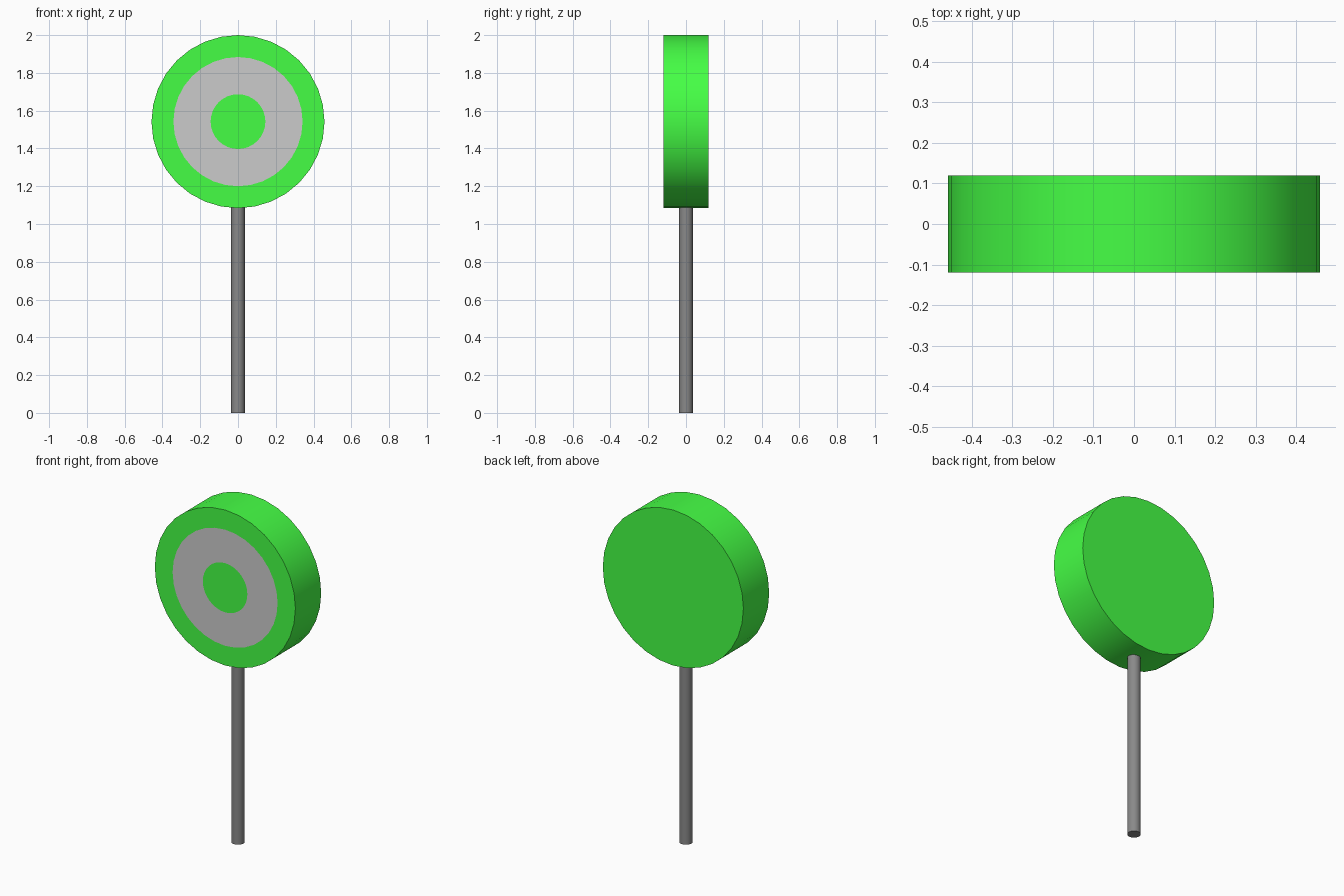
import bpy, bmesh
from math import pi, sin, cos, radians

if "Cube" in bpy.data.objects:
    bpy.data.objects.remove(bpy.data.objects["Cube"])

SIDES = 32
HUB_Z = 1.542


def material(name, rgb):
    mat = bpy.data.materials.new(name)
    mat.diffuse_color = (*rgb, 1)
    mat.use_nodes = True
    mat.node_tree.nodes["Principled BSDF"].inputs["Base Color"].default_value = mat.diffuse_color
    return mat


def smooth(obj):
    bpy.ops.object.select_all(action='DESELECT')
    obj.select_set(True)
    bpy.context.view_layer.objects.active = obj
    bpy.ops.object.shade_smooth_by_angle(angle=radians(30))


green = material("bright_green", (0.06, 1.0, 0.06))
grey = material("light_grey", (0.8, 0.8, 0.8))
dark = material("dark_grey", (0.25, 0.25, 0.25))

# Round head: concentric rings from front centre, round the rim, to the back
bm = bmesh.new()
rings = []
for radius, y in [(0.145, -0.12), (0.342, -0.12), (0.458, -0.12), (0.458, 0.12)]:
    rings.append([bm.verts.new((radius * cos(2 * pi * i / SIDES), y,
                                HUB_Z + radius * sin(2 * pi * i / SIDES)))
                  for i in range(SIDES)])
bm.faces.new(rings[0])
bm.faces.new(rings[-1])
for band, (a, b) in enumerate(zip(rings, rings[1:])):
    for i in range(SIDES):
        j = (i + 1) % SIDES
        face = bm.faces.new((a[i], a[j], b[j], b[i]))
        face.material_index = 1 if band == 0 else 0   # grey target ring
bmesh.ops.recalc_face_normals(bm, faces=bm.faces)
mesh = bpy.data.meshes.new("target_disc")
bm.to_mesh(mesh)
bm.free()
mesh.materials.append(green)
mesh.materials.append(grey)
disc = bpy.data.objects.new("target_disc", mesh)
bpy.context.collection.objects.link(disc)
smooth(disc)

# Pole, its top just sunk into the disc
POLE_TOP = 1.10
bpy.ops.mesh.primitive_cylinder_add(vertices=SIDES, radius=0.036, depth=POLE_TOP,
                                    location=(0, 0, POLE_TOP / 2))
pole = bpy.context.object
pole.name = "pole"
pole.data.materials.append(dark)
smooth(pole)
